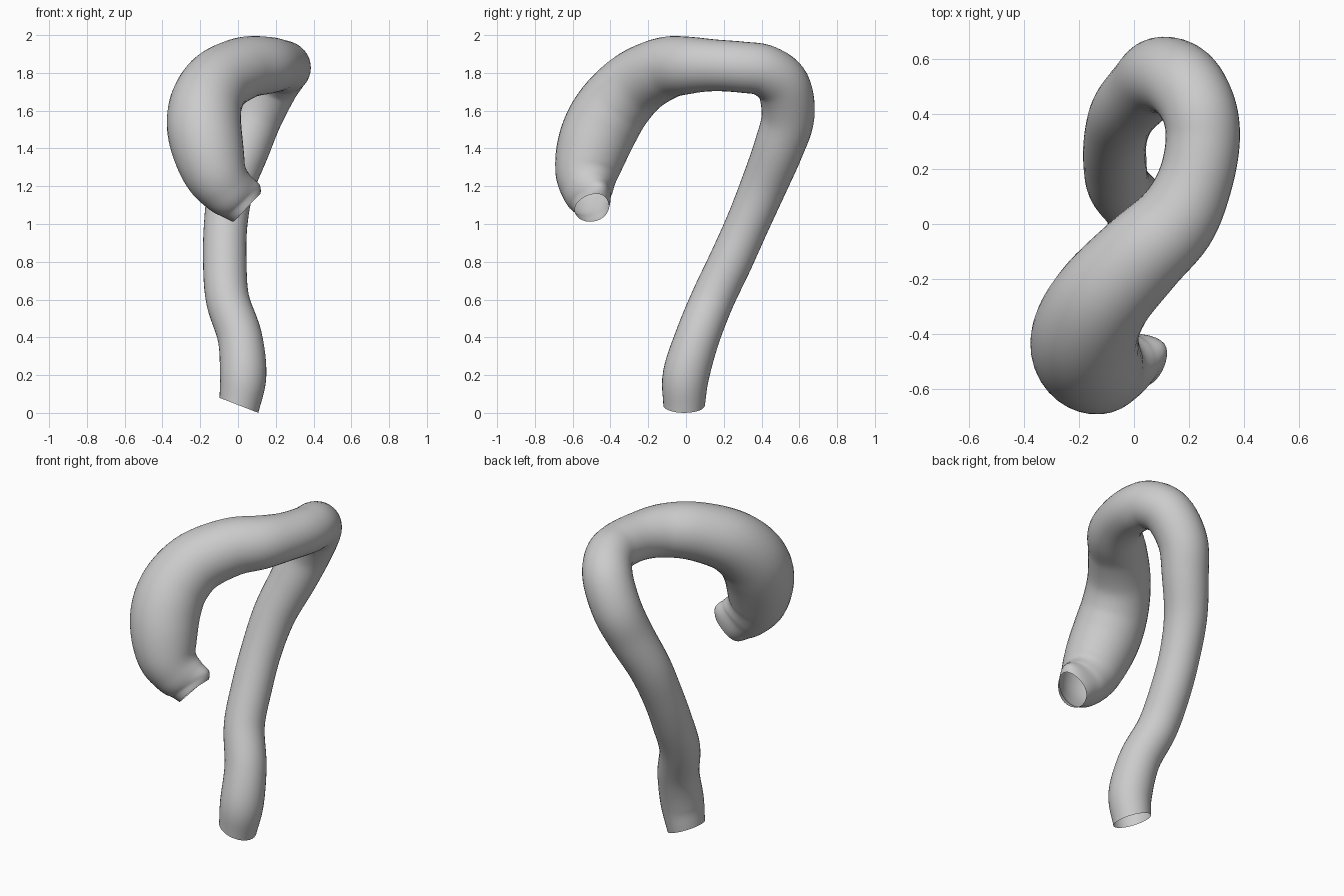
import bpy, bmesh, math
from mathutils import Vector

cube = bpy.data.objects.get("Cube")
if cube:
    bpy.data.objects.remove(cube, do_unlink=True)

SIDES = 36
STEPS = 6

# Centre line of the vessel with its radius: x, y, z, r
path = [
    (0.005, -0.01, 0.04, 0.11), (0.027, 0.00, 0.20, 0.123),
    (0.01, 0.06, 0.40, 0.118), (-0.055, 0.14, 0.60, 0.115),
    (-0.07, 0.235, 0.80, 0.115), (-0.065, 0.325, 1.00, 0.115),
    (-0.035, 0.41, 1.20, 0.122), (0.035, 0.49, 1.40, 0.132),
    (0.095, 0.54, 1.57, 0.14), (0.175, 0.515, 1.73, 0.142),
    (0.235, 0.42, 1.81, 0.137), (0.25, 0.30, 1.83, 0.135),
    (0.22, 0.15, 1.84, 0.137), (0.15, 0.01, 1.84, 0.152),
    (0.03, -0.11, 1.825, 0.165), (-0.10, -0.25, 1.755, 0.178),
    (-0.165, -0.36, 1.65, 0.19), (-0.18, -0.44, 1.53, 0.197),
    (-0.16, -0.495, 1.40, 0.19), (-0.12, -0.525, 1.27, 0.168),
    (-0.06, -0.52, 1.17, 0.135), (-0.01, -0.505, 1.115, 0.105),
    (0.03, -0.50, 1.08, 0.09),
]


def spline(points):
    """Smooth curve through the points, with radius as a fourth component."""
    pts = [Vector(p) for p in points]
    pts = [2 * pts[0] - pts[1]] + pts + [2 * pts[-1] - pts[-2]]
    out = []
    for a, b, c, d in zip(pts, pts[1:], pts[2:], pts[3:]):
        for i in range(STEPS):
            t = i / STEPS
            out.append(0.5 * (2 * b + (c - a) * t + (2 * a - 5 * b + 4 * c - d) * t * t
                              + (3 * b - a - 3 * c + d) * t ** 3))
    return out + [pts[-2]]


def sweep(name, points, start_dir, end_dir):
    """Open tube along the path; the end rings lie square to the given directions."""
    line = spline(points)
    centres = [p.to_3d() for p in line]
    n = len(line)
    tangents = [(centres[min(i + 1, n - 1)] - centres[max(i - 1, 0)]).normalized()
                for i in range(n)]
    for i in range(STEPS):
        w = 1 - i / STEPS
        tangents[i] = tangents[i].lerp(start_dir.normalized(), w).normalized()
        tangents[-1 - i] = tangents[-1 - i].lerp(end_dir.normalized(), w).normalized()
    bm = bmesh.new()
    rings = []
    u = Vector((1, 0, 0))
    for c, t, p in zip(centres, tangents, line):
        u = (u - t * u.dot(t)).normalized()
        v = t.cross(u)
        angles = [math.tau * k / SIDES for k in range(SIDES)]
        rings.append([bm.verts.new(c + p.w * (u * math.cos(a) + v * math.sin(a)))
                      for a in angles])
    for r, s in zip(rings, rings[1:]):
        for k in range(SIDES):
            j = (k + 1) % SIDES
            bm.faces.new((r[k], r[j], s[j], s[k]))
    # Soft bulge beside the upper opening
    bm.normal_update()
    bulge = Vector((0.045, -0.47, 1.18))
    push = Vector((0.85, 0.25, 0.3)).normalized()
    for vert in bm.verts:
        d = vert.co - bulge
        d.y *= 0.75
        vert.co += push * 0.065 * math.exp(-(d.length / 0.07) ** 2)
    mesh = bpy.data.meshes.new(name)
    bm.to_mesh(mesh)
    bm.free()
    obj = bpy.data.objects.new(name, mesh)
    bpy.context.collection.objects.link(obj)
    return obj


# Plain grey surface
grey = bpy.data.materials.new("plain_grey")
grey.use_nodes = True
colour = (0.6, 0.6, 0.6, 1)
grey.diffuse_color = colour
grey.node_tree.nodes["Principled BSDF"].inputs["Base Color"].default_value = colour

# Arched vessel
vessel = sweep("arched_vessel", path, Vector((0.36, 0, 0.93)), Vector((0.75, 0.1, -0.65)))
vessel.data.materials.append(grey)
bpy.context.view_layer.objects.active = vessel
vessel.select_set(True)
bpy.ops.object.shade_smooth_by_angle(angle=math.radians(60))
